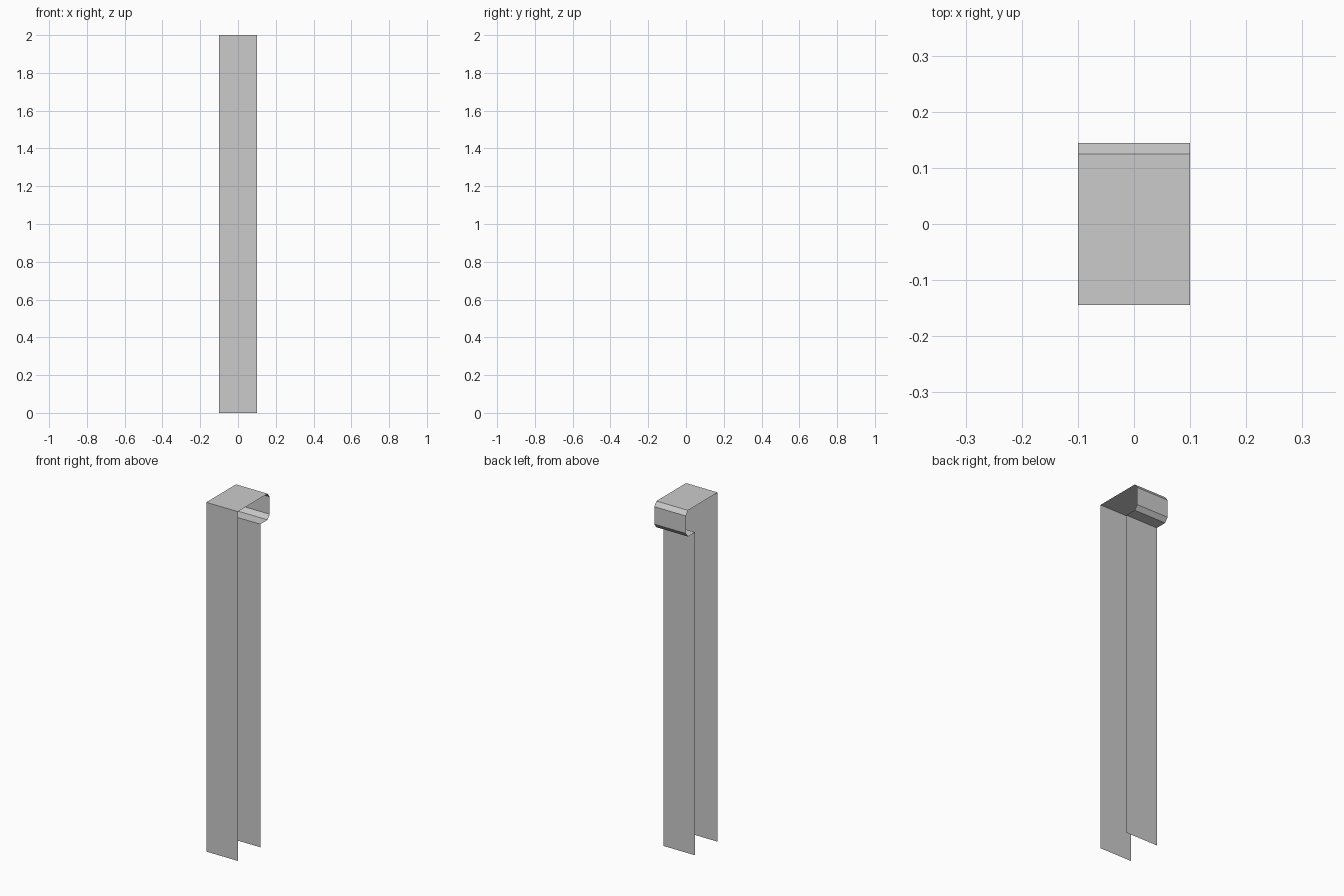
import bpy

if "Cube" in bpy.data.objects:
    bpy.data.objects.remove(bpy.data.objects["Cube"])

HALF_WIDTH = 0.1


def extruded_sheet(name, profile):
    """Open sheet: a (y, z) profile swept across x."""
    n = len(profile)
    verts = [(x, y, z) for x in (-HALF_WIDTH, HALF_WIDTH) for y, z in profile]
    # profile runs up the front, so this winding faces outward
    faces = [(i, i + n, i + n + 1, i + 1) for i in range(n - 1)]
    mesh = bpy.data.meshes.new(name)
    mesh.from_pydata(verts, [], faces)
    obj = bpy.data.objects.new(name, mesh)
    bpy.context.collection.objects.link(obj)
    return obj


# One folded sheet: front panel, flat top, bevelled overhang, recessed back panel
extruded_sheet("folded_trim_panel", [
    (-0.144, 0.0),
    (-0.144, 2.0),
    (0.125, 2.0),
    (0.144, 1.975),
    (0.144, 1.875),
    (0.125, 1.85),
    (0.06, 1.85),
    (0.06, 0.0),
])
